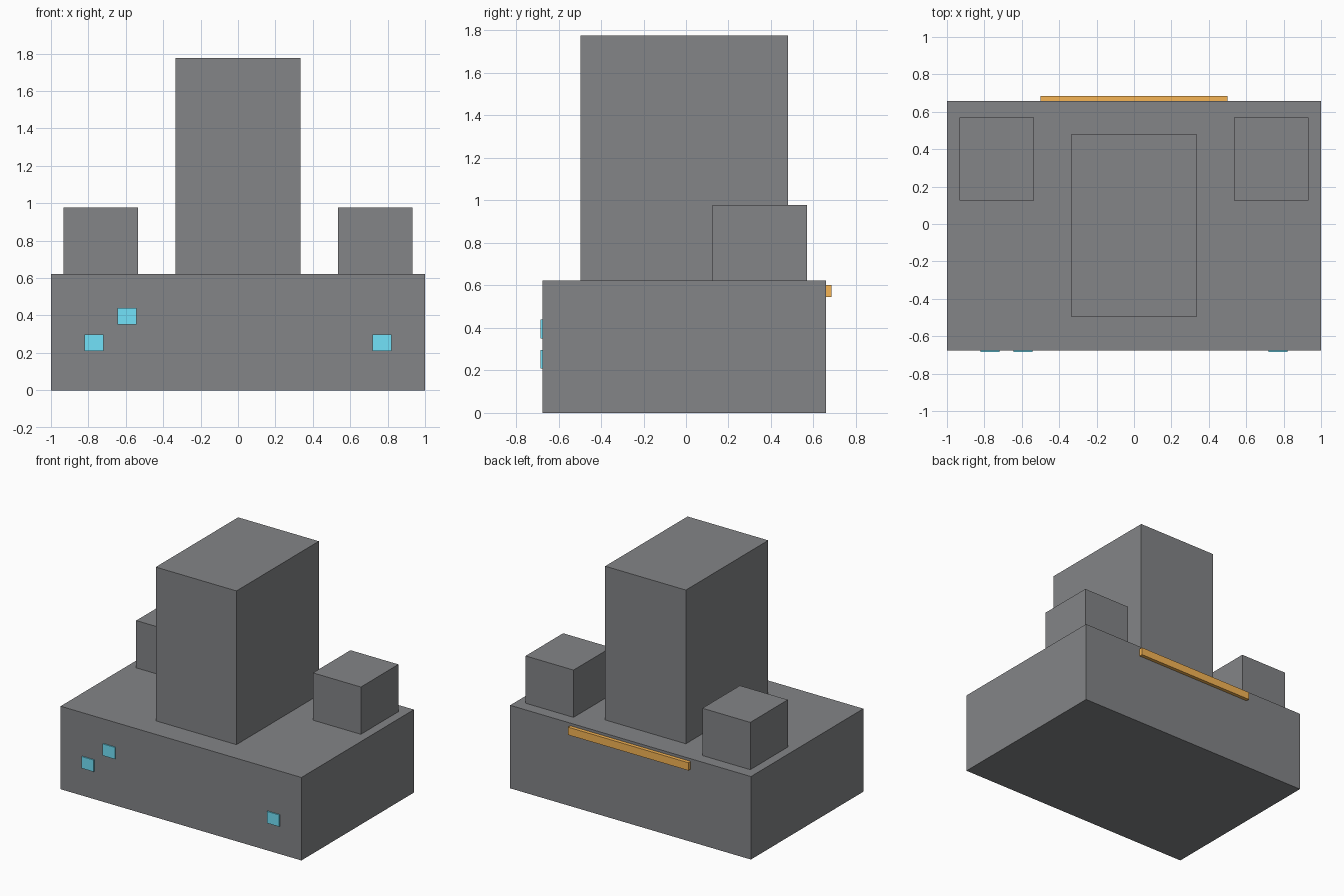
import bpy

if "Cube" in bpy.data.objects:
    bpy.data.objects.remove(bpy.data.objects["Cube"])


def material(name, color):
    mat = bpy.data.materials.new(name)
    mat.diffuse_color = color
    mat.use_nodes = True
    mat.node_tree.nodes["Principled BSDF"].inputs["Base Color"].default_value = mat.diffuse_color
    return mat


def box(name, x, y, z, mat):
    """Axis-aligned box from (min, max) ranges."""
    spans = (x, y, z)
    bpy.ops.mesh.primitive_cube_add(size=1, location=[(a + b) / 2 for a, b in spans])
    obj = bpy.context.object
    obj.name = name
    obj.scale = [b - a for a, b in spans]
    bpy.ops.object.transform_apply(location=False, rotation=False, scale=True)
    obj.data.materials.append(mat)
    return obj


grey = material("dark_grey", (0.228, 0.232, 0.242, 1))
blue = material("window_blue", (0.17, 0.76, 0.95, 1))
orange = material("trim_orange", (0.92, 0.46, 0.09, 1))

# Main block and tall central tower
box("base_block", (-1, 1), (-0.676, 0.658), (0, 0.623), grey)
box("central_tower", (-0.335, 0.335), (-0.497, 0.48), (0.623, 1.777), grey)

# Mirrored rear side blocks
for side, label in ((-1, "left"), (1, "right")):
    box(label + "_side_block", sorted((side * 0.535, side * 0.933)),
        (0.125, 0.57), (0.623, 0.978), grey)

# Small front windows
for i, (x, z) in enumerate(((-0.77, 0.253), (-0.593, 0.395), (0.77, 0.253))):
    box(f"front_window_{i + 1}", (x - 0.051, x + 0.051), (-0.685, -0.67),
        (z - 0.044, z + 0.044), blue)

# Rear trim strip
box("rear_strip", (-0.5, 0.5), (0.655, 0.685), (0.545, 0.603), orange)
